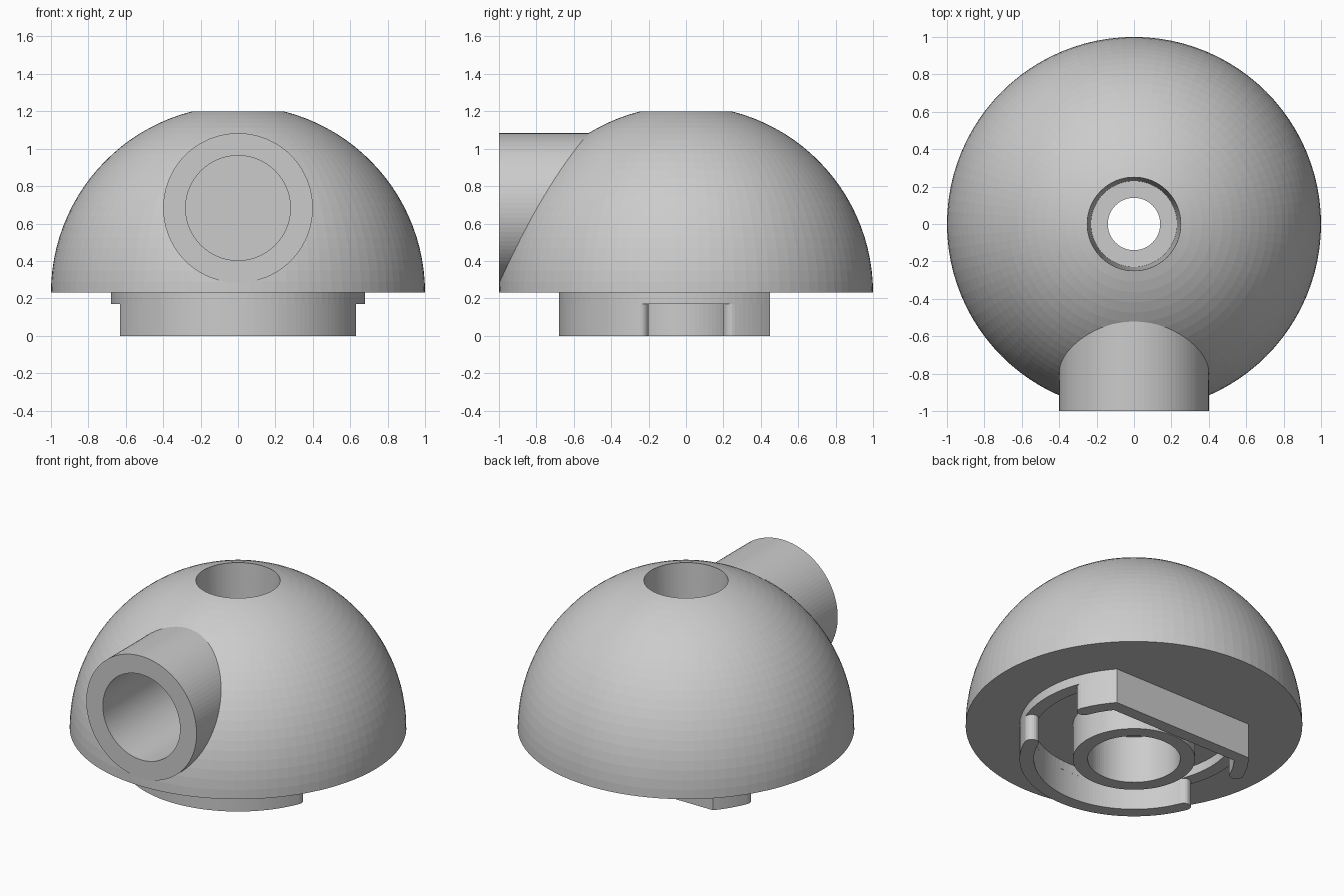
import bpy, bmesh
from math import sin, cos, pi, radians, asin, sqrt
from mathutils import Matrix

if "Cube" in bpy.data.objects:
    bpy.data.objects.remove(bpy.data.objects["Cube"])

SEG = 96


def make(name, bm):
    bmesh.ops.recalc_face_normals(bm, faces=bm.faces)
    me = bpy.data.meshes.new(name)
    bm.to_mesh(me)
    bm.free()
    ob = bpy.data.objects.new(name, me)
    bpy.context.collection.objects.link(ob)
    return ob


def bridge(bm, loops):
    # quads between consecutive closed vertex loops, last joined to first
    n = len(loops[0])
    for k, a in enumerate(loops):
        b = loops[(k + 1) % len(loops)]
        for i in range(n):
            j = (i + 1) % n
            bm.faces.new((a[i], a[j], b[j], b[i]))


def lathe(name, profile):
    bm = bmesh.new()
    bridge(bm, [[bm.verts.new((r * cos(2 * pi * i / SEG), r * sin(2 * pi * i / SEG), z))
                 for i in range(SEG)] for r, z in profile])
    return make(name, bm)


def cylinder(name, radius, y0, y1, z):
    bm = bmesh.new()
    bmesh.ops.create_cone(bm, cap_ends=True, segments=SEG, radius1=radius,
                          radius2=radius, depth=y1 - y0)
    bm.transform(Matrix.Translation((0, (y0 + y1) / 2, z)) @ Matrix.Rotation(pi / 2, 4, 'X'))
    return make(name, bm)


def boolean(ob, cutter, op):
    m = ob.modifiers.new(op.lower(), 'BOOLEAN')
    m.operation, m.object, m.solver = op, cutter, 'EXACT'
    cutter.hide_render = True
    cutter.hide_set(True)


# Dome with stepped centre passage and the bottom boss, one closed profile
BASE = 0.23
end = asin(sqrt(1 - 0.25 ** 2))
profile = [(cos(end * i / 22), BASE + sin(end * i / 22)) for i in range(23)]
profile += [(0.23, 0.60), (0.14, 0.60), (0.14, 0.31), (0.275, 0.31),
            (0.275, 0), (0.363, 0), (0.363, BASE)]
dome = lathe("dome_housing", profile)

# Side port: tube joined to the dome, then bored
boolean(dome, cylinder("port_tube", 0.40, -1.0, -0.35, 0.683), 'UNION')
boolean(dome, cylinder("port_bore_cutter", 0.28, -1.1, -0.36, 0.683), 'DIFFERENCE')

# Bottom skirt: ring with a flat back
R_OUT, R_IN, FLAT_OUT, FLAT_IN = 0.68, 0.595, 0.45, 0.37
NOTCH_TOP, CAP = 0.17, 22.4


def d_point(r, flat, a):
    s = sin(a)
    if r * s > flat:
        r = flat / s
    return r * cos(a), r * s


def d_arc(r, flat, a0, a1):
    # sampled angles plus the exact corner angles of the flat
    corner = asin(flat / r)
    angles = [a0 + (a1 - a0) * i / 60 for i in range(61)]
    angles += [c for c in (corner, pi - corner) if a0 < c < a1]
    return [d_point(r, flat, a) for a in sorted(angles)]


def skirt_segment(name, deg0, deg1):
    a0, a1 = radians(deg0), radians(deg1)
    mid, cap = (R_OUT + R_IN) / 2, (R_OUT - R_IN) / 2

    def round_end(a, start):
        return [(mid * cos(a) + cap * cos(start + pi * i / 10),
                 mid * sin(a) + cap * sin(start + pi * i / 10)) for i in range(1, 10)]

    pts = (d_arc(R_OUT, FLAT_OUT, a0, a1) + round_end(a1, a1)
           + d_arc(R_IN, FLAT_IN, a0, a1)[::-1] + round_end(a0, a0 + pi))
    bm = bmesh.new()
    face = bm.faces.new([bm.verts.new((x, y, 0)) for x, y in pts])
    new = bmesh.ops.extrude_face_region(bm, geom=[face], use_keep_orig=True)["geom"]
    bmesh.ops.translate(bm, vec=(0, 0, NOTCH_TOP),
                        verts=[v for v in new if isinstance(v, bmesh.types.BMVert)])
    return make(name, bm)


skirt_segment("skirt_back", CAP, 180 - CAP)
skirt_segment("skirt_front", 180 + CAP, 360 - CAP)

# Continuous upper band of the skirt, above the side notches
corners = [asin(FLAT_OUT / R_OUT), asin(FLAT_IN / R_IN)]
angles = sorted([2 * pi * i / SEG for i in range(SEG)] + corners + [pi - c for c in corners])
bm = bmesh.new()
bridge(bm, [[bm.verts.new((*d_point(r, f, a), z)) for a in angles]
            for r, f, z in ((R_OUT, FLAT_OUT, NOTCH_TOP), (R_OUT, FLAT_OUT, BASE),
                            (R_IN, FLAT_IN, BASE), (R_IN, FLAT_IN, NOTCH_TOP))])
make("skirt_upper_band", bm)
